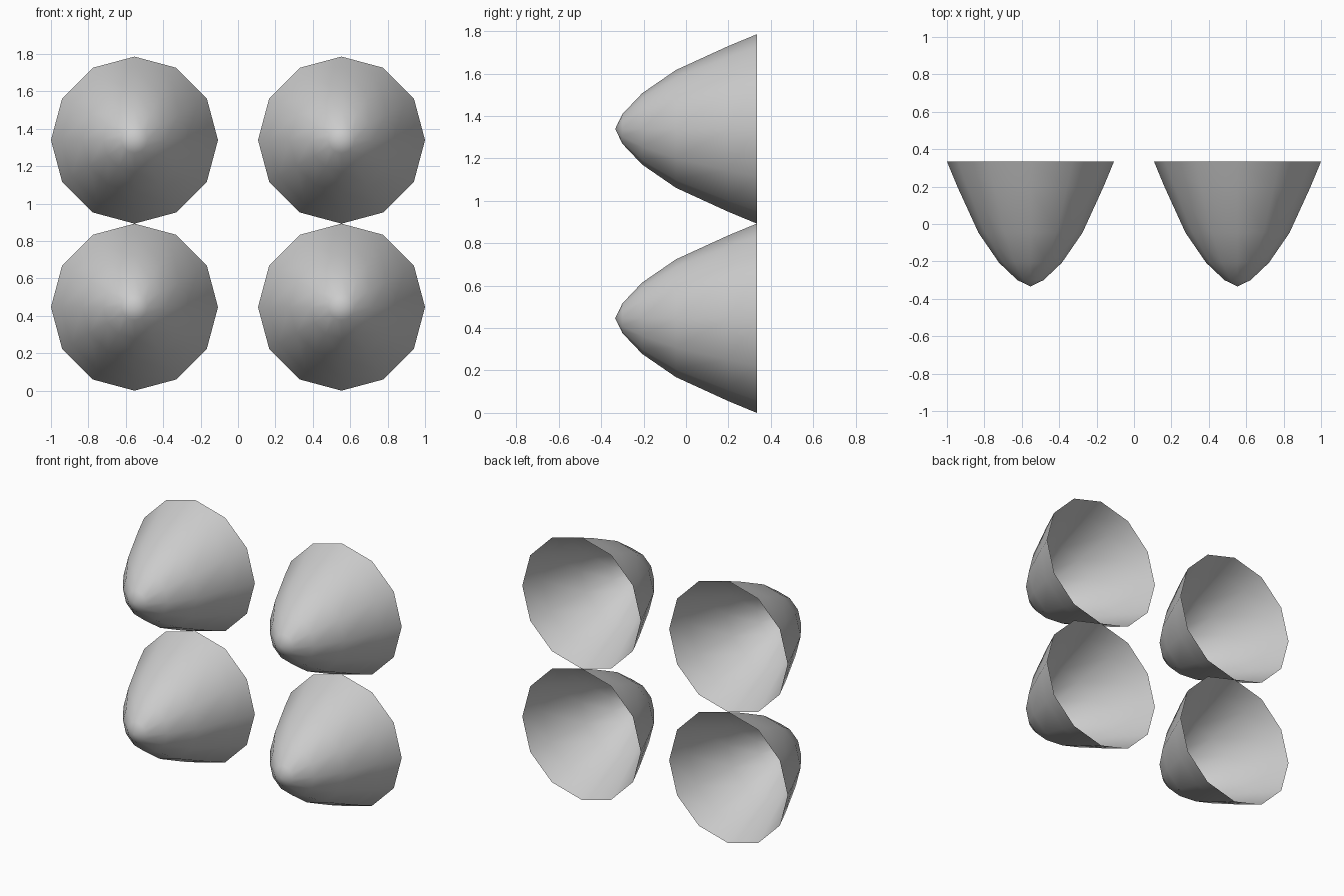
import bpy, bmesh, math

if "Cube" in bpy.data.objects:
    bpy.data.objects.remove(bpy.data.objects["Cube"])

SIDES = 12
RADIUS = 0.4465
CENTRE_X = 0.5535
TIP_Y = -0.334
# (y, radius) rings from the rounded tip to the open rim
PROFILE = [(-0.30, 0.07), (-0.207, 0.168), (-0.047, 0.278), (0.20, 0.391), (0.334, RADIUS)]


def nozzle_mesh():
    bm = bmesh.new()
    tip = bm.verts.new((0, TIP_Y, 0))
    rings = []
    for y, r in PROFILE:
        angles = [2 * math.pi * i / SIDES for i in range(SIDES)]
        rings.append([bm.verts.new((r * math.cos(a), y, r * math.sin(a))) for a in angles])
    for i in range(SIDES):
        j = (i + 1) % SIDES
        bm.faces.new((tip, rings[0][i], rings[0][j]))
        for a, b in zip(rings, rings[1:]):
            bm.faces.new((a[i], b[i], b[j], a[j]))
    # The back stays open, so the wall is a single thin shell
    for f in bm.faces:
        f.smooth = True
    me = bpy.data.meshes.new("nozzle")
    bm.to_mesh(me)
    bm.free()
    return me


# Four cups in a two by two block
mesh = nozzle_mesh()
for row, z in (("lower", RADIUS), ("upper", 3 * RADIUS)):
    for side, x in (("left", -CENTRE_X), ("right", CENTRE_X)):
        ob = bpy.data.objects.new(f"{row}_{side}_nozzle", mesh)
        ob.location = (x, 0, z)
        bpy.context.collection.objects.link(ob)
